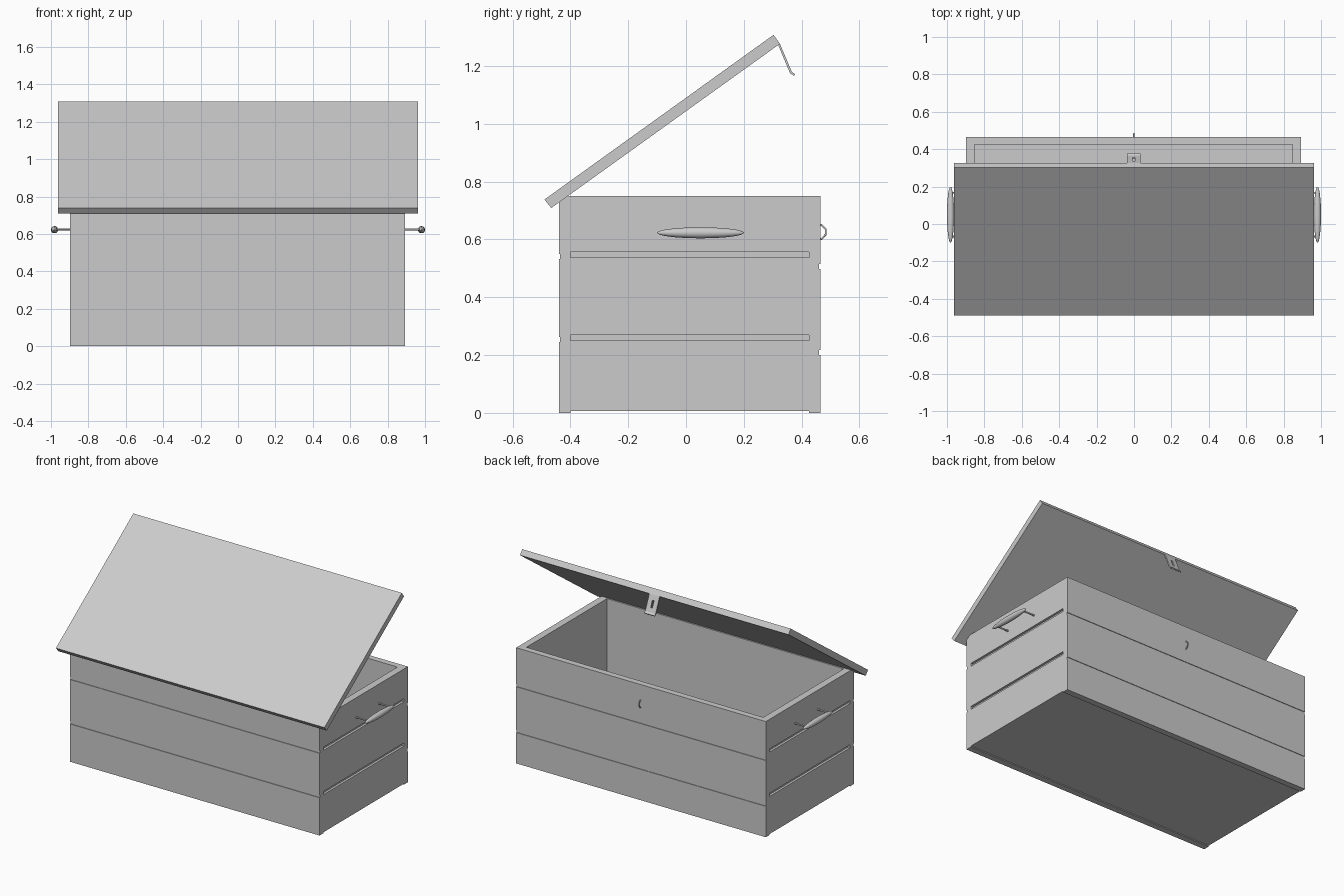
import bpy, bmesh, math
from mathutils import Vector

if "Cube" in bpy.data.objects:
    bpy.data.objects.remove(bpy.data.objects["Cube"])


def extrude(name, profile, a, b, axis):
    """Closed (u, z) profile swept along 'x' (u = y) or 'y' (u = x) from a to b."""
    bm = bmesh.new()
    pos = lambda u, z, t: (t, u, z) if axis == 'x' else (u, t, z)
    face = bm.faces.new([bm.verts.new(pos(u, z, a)) for u, z in profile])
    res = bmesh.ops.extrude_face_region(bm, geom=[face])
    verts = [v for v in res['geom'] if isinstance(v, bmesh.types.BMVert)]
    bmesh.ops.translate(bm, verts=verts, vec=pos(0, 0, b - a))
    bmesh.ops.recalc_face_normals(bm, faces=bm.faces[:])
    me = bpy.data.meshes.new(name)
    bm.to_mesh(me)
    bm.free()
    ob = bpy.data.objects.new(name, me)
    bpy.context.collection.objects.link(ob)
    return ob


def plank_profile(outer, inner, z0, z1, grooves, depth):
    """Wall section with rectangular grooves on its outer face."""
    d = outer + math.copysign(depth, inner - outer)
    pts = [(inner, z0), (outer, z0)]
    for g0, g1 in grooves:
        pts += [(outer, g0), (d, g0), (d, g1), (outer, g1)]
    return pts + [(outer, z1), (inner, z1)]


X0, X1, Y0, Y1, H = -0.898, 0.893, -0.44, 0.465, 0.75
WX, WY = 0.046, 0.04

# front and back walls run the full width
extrude("front_wall", plank_profile(Y0, Y0 + WY, 0, H, [(0.245, 0.262), (0.533, 0.55)], 0.004), X0, X1, 'x')
extrude("back_wall", plank_profile(Y1, Y1 - WY, 0, H, [(0.2, 0.218), (0.497, 0.515)], 0.004), X0, X1, 'x')

# side walls fit between them
side_grooves = [(0.25, 0.27), (0.537, 0.557)]
for name, o, i in (("left_wall", X0, X0 + WX), ("right_wall", X1, X1 - WX)):
    extrude(name, plank_profile(o, i, 0.006, H, side_grooves, 0.015), Y0 + WY, Y1 - WY, 'y')

# floor
extrude("floor", [(Y0 + WY, 0.006), (Y1 - WY, 0.006), (Y1 - WY, 0.04), (Y0 + WY, 0.04)],
        X0 + WX, X1 - WX, 'x')

# open lid
extrude("lid", [(-0.49, 0.738), (-0.466, 0.709), (0.325, 1.277), (0.303, 1.308)], -0.963, 0.963, 'x')

# hinged latch plate with a bent tip
latch = extrude("latch_plate", [(0.318, 1.275), (0.325, 1.277), (0.366, 1.180), (0.378, 1.172),
                                (0.374, 1.166), (0.360, 1.175)], -0.038, 0.036, 'x')
cutter = extrude("slot_cutter", [(0.30, 1.247), (0.38, 1.247), (0.38, 1.205), (0.30, 1.205)], -0.007, 0.005, 'x')
cutter.hide_render = True
cutter.hide_viewport = True
cut = latch.modifiers.new("slot", 'BOOLEAN')
cut.operation = 'DIFFERENCE'
cut.solver = 'EXACT'
cut.object = cutter

# staple on the back wall
cu = bpy.data.curves.new("latch_staple", 'CURVE')
cu.dimensions = '3D'
cu.bevel_depth = 0.0035
cu.bevel_resolution = 2
sp = cu.splines.new('POLY')
path = [(0.46, 0.652), (0.469, 0.65), (0.4835, 0.635), (0.4835, 0.617), (0.469, 0.602), (0.46, 0.6)]
sp.points.add(len(path) - 1)
for p, (y, z) in zip(sp.points, path):
    p.co = (-0.001, y, z, 1)
bpy.context.collection.objects.link(bpy.data.objects.new("latch_staple", cu))

# side handles: spindle grip on two rods
for side, s, wall in (("left", -1, -X0), ("right", 1, X1)):
    bpy.ops.mesh.primitive_uv_sphere_add(segments=24, ring_count=16, radius=1,
                                         location=(s * 0.981, 0.05, 0.623), rotation=(math.pi / 2, 0, 0))
    grip = bpy.context.object
    grip.name = side + "_handle_grip"
    grip.scale = (0.019, 0.019, 0.15)
    bpy.ops.object.shade_smooth()
    for k, y in enumerate((-0.067, 0.167)):
        x_in, x_out = wall - 0.01, 0.982
        bpy.ops.mesh.primitive_cylinder_add(vertices=12, radius=0.005, depth=x_out - x_in,
                                            location=(s * (x_in + x_out) / 2, y, 0.625),
                                            rotation=(0, math.pi / 2, 0))
        bpy.context.object.name = f"{side}_handle_rod_{k + 1}"
        bpy.ops.object.shade_smooth_by_angle()
